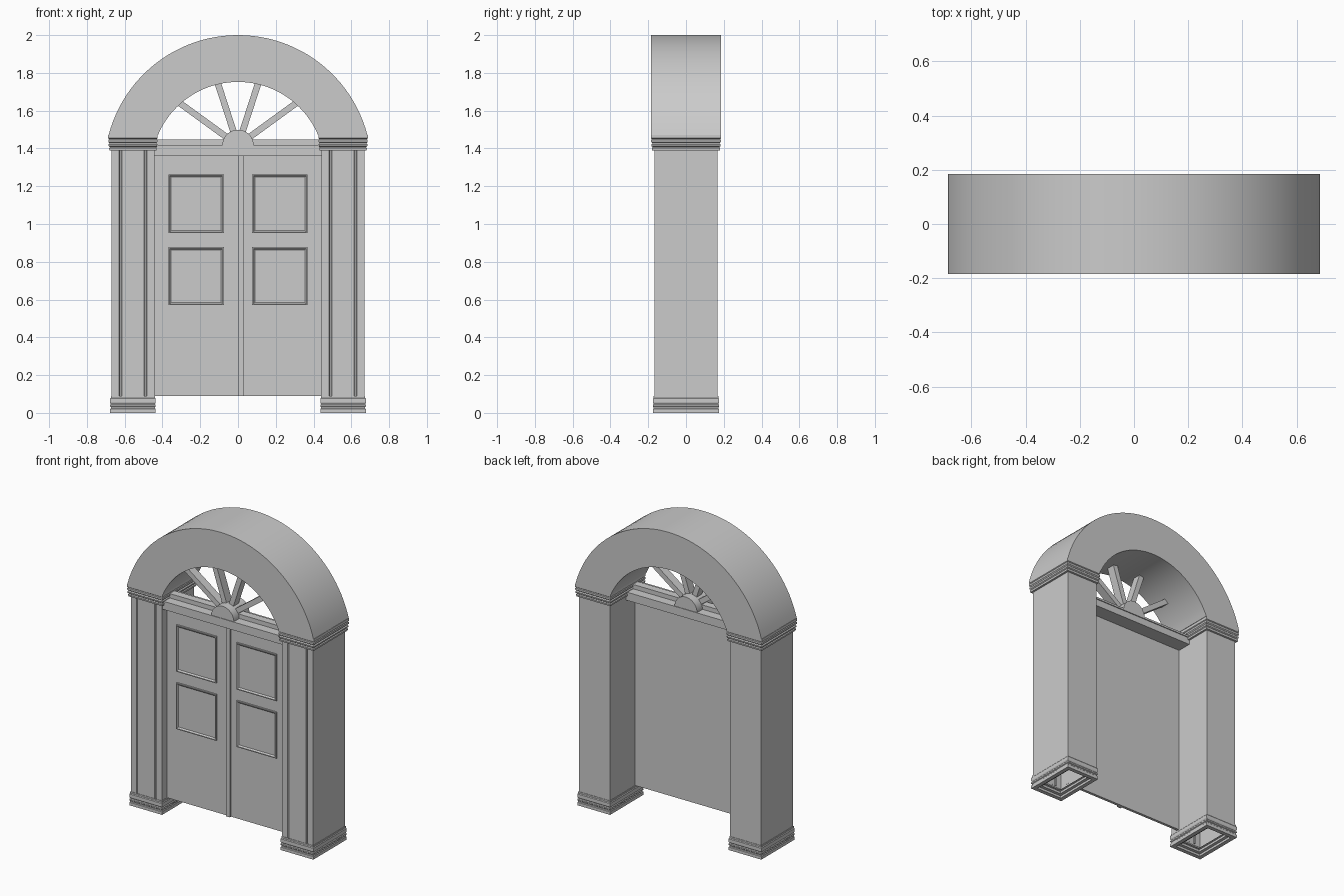
import bpy, bmesh, math

if "Cube" in bpy.data.objects:
    bpy.data.objects.remove(bpy.data.objects["Cube"])


def make_object(name, bm, mirror=False, smooth=False, closed=True):
    if closed:
        bmesh.ops.recalc_face_normals(bm, faces=bm.faces[:])
    mesh = bpy.data.meshes.new(name)
    bm.to_mesh(mesh)
    bm.free()
    ob = bpy.data.objects.new(name, mesh)
    bpy.context.collection.objects.link(ob)
    if mirror:
        ob.modifiers.new("mirror", 'MIRROR')
    if smooth:
        bpy.ops.object.select_all(action='DESELECT')
        ob.select_set(True)
        bpy.context.view_layer.objects.active = ob
        bpy.ops.object.shade_smooth_by_angle(angle=math.radians(30))
    return ob


def prism(name, outline, y0, y1, **kw):
    """Extrude an x-z outline along y."""
    bm = bmesh.new()
    face = bm.faces.new([bm.verts.new((x, y0, z)) for x, z in outline])
    ext = bmesh.ops.extrude_face_region(bm, geom=[face])
    for v in ext["geom"]:
        if isinstance(v, bmesh.types.BMVert):
            v.co.y = y1
    return make_object(name, bm, **kw)


def box(name, x0, x1, y0, y1, z0, z1, **kw):
    return prism(name, [(x0, z0), (x1, z0), (x1, z1), (x0, z1)], y0, y1, **kw)


def rect_rings(bm, profile):
    """Sweep an (outset, z) profile around the pillar's rectangle."""
    rings = []
    for o, z in profile:
        rings.append([bm.verts.new(p) for p in (
            (PX0 - o, -PY - o, z), (PX1 + o, -PY - o, z),
            (PX1 + o, PY + o, z), (PX0 - o, PY + o, z))])
    for a, b in zip(rings, rings[1:]):
        for i in range(4):
            j = (i + 1) % 4
            bm.faces.new((a[i], a[j], b[j], b[i]))


def inset_front(bm, face, steps):
    """Inset a front face repeatedly; each step is (margin, push along y)."""
    for margin, push in steps:
        bmesh.ops.inset_region(bm, faces=[face], thickness=margin, use_even_offset=True)
        for v in face.verts:
            v.co.y += push


def arc(cz, r, a0, a1, n):
    return [(r * math.cos(a0 + (a1 - a0) * i / n), cz + r * math.sin(a0 + (a1 - a0) * i / n))
            for i in range(n + 1)]


# Pillar footprint (right side, mirrored to the left)
PX0, PX1, PY = 0.443, 0.67, 0.168

# Hollow pillar shafts with a sunken front panel
bm = bmesh.new()
rect_rings(bm, [(0, 0.085), (0, 1.395)])
bm.normal_update()
front = min(bm.faces, key=lambda f: f.calc_center_median().y)
inset_front(bm, front, [(0.04, 0), (0.004, 0.008), (0.008, 0), (0.003, -0.004)])
make_object("pillar_shaft", bm, mirror=True, closed=False)

# Stepped bases, open underneath
bm = bmesh.new()
rect_rings(bm, [(-0.055, 0.03), (-0.04, 0.03), (-0.04, 0.015), (-0.02, 0.015), (-0.02, 0),
                (0.007, 0), (0.007, 0.02), (0.003, 0.024), (0.003, 0.03), (0.007, 0.034),
                (0.007, 0.042), (0.003, 0.047), (0.007, 0.055), (0.007, 0.075),
                (0.003, 0.08), (0.003, 0.09), (0, 0.09)])
make_object("pillar_base", bm, mirror=True)

# Stepped capitals
bm = bmesh.new()
rect_rings(bm, [(0, 1.388), (0.011, 1.39), (0.013, 1.402), (0.008, 1.407), (0.014, 1.412),
                (0.016, 1.422), (0.010, 1.428), (0.016, 1.434), (0.016, 1.446),
                (0.012, 1.450), (0.017, 1.454), (0.017, 1.472), (0, 1.472)])
make_object("pillar_capital", bm, mirror=True)

# Arch
CZ, RO, RI, SPRING = 1.292, 0.708, 0.46, 1.472
ao, ai = math.asin((SPRING - CZ) / RO), math.asin((SPRING - CZ) / RI)
prism("arch", arc(CZ, RO, ao, math.pi - ao, 48) + arc(CZ, RI, math.pi - ai, ai, 48),
      -0.185, 0.185, smooth=True)

# Double door with central cover strip
box("door_leaves", -0.445, 0.445, -0.115, -0.097, 0.09, 1.365)
box("door_cover_strip", 0.0, 0.03, -0.128, -0.112, 0.09, 1.36)

# Moulded door panels
for row, z0, z1 in (("lower", 0.57, 0.877), ("upper", 0.952, 1.262)):
    bm = bmesh.new()
    pts = [(0.075, z0), (0.368, z0), (0.368, z1), (0.075, z1)]
    back = [bm.verts.new((x, -0.11, z)) for x, z in pts]
    fore = [bm.verts.new((x, -0.125, z)) for x, z in pts]
    for i in range(4):
        j = (i + 1) % 4
        bm.faces.new((back[i], back[j], fore[j], fore[i]))
    face = bm.faces.new(fore)
    bm.normal_update()
    inset_front(bm, face, [(0.006, 0), (0.008, 0.008)])
    make_object(row + "_door_panel", bm, mirror=True, closed=False)

# Header beam with a thin cap and the fanlight sill
box("header_beam", -0.445, 0.445, -0.16, 0.0, 1.36, 1.405)
box("header_cap", -0.445, 0.445, -0.166, 0.006, 1.405, 1.418)
box("fanlight_sill", -0.445, 0.445, -0.105, -0.055, 1.415, 1.447)

# Fanlight hub and spokes
HZ = 1.416
prism("fanlight_hub", arc(HZ, 0.083, 0, math.pi, 24), -0.162, 0.002, smooth=True)
for k in range(1, 5):
    a = math.radians(36 * k)
    c, s, h = math.cos(a), math.sin(a), HZ - CZ
    end = -h * s + math.sqrt((RI + 0.004) ** 2 - (h * c) ** 2)
    w = 0.017
    outline = [(t * c - u * s, HZ + t * s + u * c)
               for t, u in ((0.05, -w), (end, -w), (end, w), (0.05, w))]
    prism("fanlight_spoke", outline, -0.108, -0.052)
